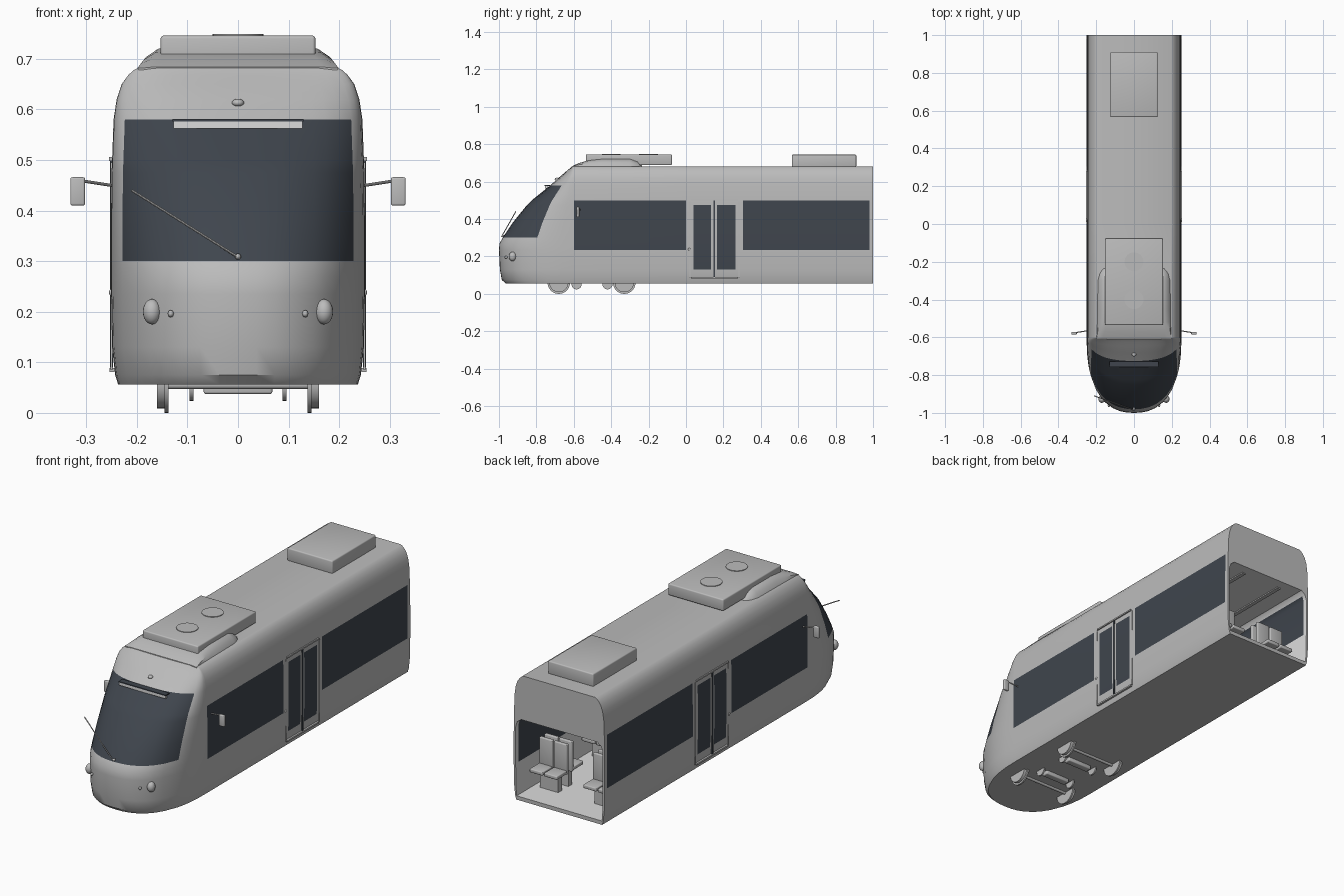
import bpy, bmesh, math
from mathutils import Vector

if "Cube" in bpy.data.objects:
    bpy.data.objects.remove(bpy.data.objects["Cube"])


def material(name, rgb):
    m = bpy.data.materials.new(name)
    m.use_nodes = True
    m.diffuse_color = (*rgb, 1)
    m.node_tree.nodes["Principled BSDF"].inputs["Base Color"].default_value = (*rgb, 1)
    return m


GREY = material("body grey", (0.5, 0.5, 0.5))
GLASS = material("dark glass", (0.05, 0.06, 0.075))
PALE = material("pale lining", (0.72, 0.72, 0.72))


def finish(name, bm, mats, rule=None, inward=False, angle=35):
    bmesh.ops.recalc_face_normals(bm, faces=bm.faces)
    if inward:
        bmesh.ops.reverse_faces(bm, faces=bm.faces)
    if rule:
        for f in bm.faces:
            f.material_index = int(rule(f.calc_center_median(), f))
    me = bpy.data.meshes.new(name)
    bm.to_mesh(me)
    bm.free()
    for m in mats:
        me.materials.append(m)
    me.shade_smooth()
    me.set_sharp_from_angle(angle=math.radians(angle))
    ob = bpy.data.objects.new(name, me)
    bpy.context.collection.objects.link(ob)
    return ob


def loft(name, rings, mats, closed=True, caps=(True, True), **kw):
    bm = bmesh.new()
    loops = [[bm.verts.new(p) for p in ring] for ring in rings]
    n = len(loops[0])
    for a, b in zip(loops, loops[1:]):
        for i in range(n if closed else n - 1):
            j = (i + 1) % n
            bm.faces.new((a[i], a[j], b[j], b[i]))
    for cap, loop in zip(caps, (loops[0], loops[-1])):
        if cap:
            bm.faces.new(loop)
    return finish(name, bm, mats, **kw)


def box(name, centre, size, mat=GREY, bevel=0.0):
    bm = bmesh.new()
    bmesh.ops.create_cube(bm, size=1)
    for v in bm.verts:
        v.co = Vector(centre) + Vector(a * b for a, b in zip(v.co, size))
    if bevel:
        bmesh.ops.bevel(bm, geom=bm.edges[:], offset=bevel, segments=3, affect="EDGES", profile=0.5)
    return finish(name, bm, [mat])


def rod(name, a, b, radius, mat=GREY, sides=24):
    a, b = Vector(a), Vector(b)
    bm = bmesh.new()
    bmesh.ops.create_cone(bm, cap_ends=True, segments=sides, radius1=radius, radius2=radius, depth=(b - a).length)
    bm.transform((b - a).to_track_quat("Z", "Y").to_matrix().to_4x4())
    bmesh.ops.translate(bm, verts=bm.verts, vec=(a + b) / 2)
    return finish(name, bm, [mat])


def lamp(name, centre, size):
    bm = bmesh.new()
    bmesh.ops.create_uvsphere(bm, u_segments=20, v_segments=12, radius=1)
    for v in bm.verts:
        v.co = Vector(centre) + Vector(a * b for a, b in zip(v.co, size))
    return finish(name, bm, [GREY])


# Body shell: plan outlines stacked by height (height, half width, nose tip)
LEVELS = [(.056, .237, -.965), (.075, .243, -.985), (.13, .249, -.995), (.235, .251, -1),
          (.27, .251, -.997), (.3, .251, -.98), (.38, .251, -.927), (.475, .25, -.85),
          (.5, .249, -.825), (.58, .246, -.725), (.62, .24, -.682), (.65, .23, -.647),
          (.668, .217, -.625), (.678, .206, -.614), (.682, .197, -.61)]
STATIONS = [1, .98, .305, .265, .165, .135, .04, 0, -.6]
RATIOS = [.995, .985, .97, .95, .91, .8, .7, .6, .45, .3, .15]
NOSE = -.6


def plan(z, w, tip):
    side = [(w, y, z) for y in STATIONS]
    curve = [(w * r, NOSE + (tip - NOSE) * (1 - r ** 2.4) ** (1 / 2.4), z) for r in RATIOS]
    half = side + curve
    return half + [(0, tip, z)] + [(-x, y, h) for x, y, h in reversed(half)]


def side_window(c):
    long_pane = .235 < c.z < .5 and (NOSE < c.y < 0 or .305 < c.y < .98)
    door_pane = .13 < c.z < .475 and (.04 < c.y < .135 or .165 < c.y < .265)
    return long_pane or door_pane


def body_glass(c, f):
    if abs(f.normal.z) > .99:
        return False
    windscreen = c.y < NOSE and .3 < c.z < .58 and abs(c.x) < .222
    return windscreen or (abs(c.x) > .2 and side_window(c))


loft("body_shell", [plan(*lv) for lv in LEVELS], [GREY, GLASS], closed=False, rule=body_glass)

# Passenger room lining, open at the rear
half_room = [(.235, .075), (.239, .13), (.24, .235), (.24, .42), (.232, .445), (.21, .462)]
room = half_room + [(-x, z) for x, z in reversed(half_room)]
loft("room_lining", [[(x, y, z) for x, z in room] for y in STATIONS], [PALE, GLASS],
     caps=(False, True), inward=True, rule=lambda c, f: abs(c.x) > .233 and side_window(c))

# Rear end wall around the opening
bm = bmesh.new()
half_outer = [(w, z) for z, w, tip in LEVELS]
for outline in (half_outer + [(-x, z) for x, z in reversed(half_outer)], room):
    ring = [bm.verts.new((x, 1, z)) for x, z in outline]
    for i, v in enumerate(ring):
        bm.edges.new((v, ring[i - 1]))
bmesh.ops.triangle_fill(bm, use_beauty=True, edges=bm.edges[:])
finish("rear_wall", bm, [GREY])

# Roof fairing and equipment boxes
fairing = []
for y, base, top, z in [(-.607, .197, .188, .684), (-.57, .197, .175, .7), (-.52, .196, .164, .714),
                        (-.45, .195, .158, .722), (-.3, .193, .156, .722), (-.26, .182, .15, .71),
                        (-.235, .165, .14, .685)]:
    mid = (base + top) / 2 + .006
    h = [(base, .678), (mid, .68 + (z - .68) * .55), (top, z - .002), (top - .02, z)]
    fairing.append([(x, y, k) for x, k in h] + [(-x, y, k) for x, k in reversed(h)])
loft("roof_fairing", fairing, [GREY])
box("front_roof_box", (0, -.305, .717), (.306, .46, .058), bevel=.006)
box("rear_roof_box", (0, .738, .711), (.25, .345, .066), bevel=.006)
for y in (-.2, -.4):
    rod("roof_fan", (0, y, .74), (0, y, .749), .05, sides=32)

# Nose fittings
lamp("top_lamp", (0, -.69, .613), (.012, .012, .008))
box("sign_bar", (0, -.748, .569), (.256, .014, .014), PALE)
box("sign_hood", (0, -.742, .579), (.26, .03, .005), GLASS)
rod("wiper_arm", (0, -.985, .308), (-.21, -.91, .44), .0025, sides=8)
lamp("wiper_pivot", (0, -.978, .309), (.006, .01, .006))

for s in (1, -1):
    lamp("headlight", (s * .17, -.927, .2), (.018, .02, .025))
    lamp("marker_light", (s * .133, -.962, .196), (.006, .008, .007))
    # Mirrors
    rod("mirror_arm", (s * .245, -.565, .449), (s * .31, -.575, .459), .003, sides=10)
    box("mirror", (s * .317, -.578, .438), (.029, .015, .056), bevel=.004)
    # Door trim
    box("door_centre_seal", (s * .25, .15, .295), (.006, .008, .41), GLASS)
    box("door_header_rail", (s * .25, .152, .502), (.01, .25, .007), GREY)
    for y in (.022, .284):
        box("door_edge", (s * .25, y, .29), (.004, .004, .41), GREY)
    box("door_step", (s * .249, .152, .085), (.01, .25, .008), GREY)
    lamp("door_button", (s * .251, .018, .238), (.004, .007, .007))
    # Ceiling light strips
    box("ceiling_strip", (s * .11, .2, .459), (.02, 1.5, .006), GREY)
    # Wheels and bogie sides
    for y in (-.68, -.33):
        rod("wheel_flange", (s * .137, y, .06), (s * .145, y, .06), .06, sides=40)
        rod("wheel_tread", (s * .143, y, .06), (s * .16, y, .06), .051, sides=40)
    for y in (-.585, -.42):
        rod("brake_roller", (s * .088, y, .051), (s * .096, y, .051), .027)
    # Seats in back-to-back pairs
    for y in (.81, .4, -.15, -.45):
        for d in (1, -1):
            for x in (.108, .188):
                box("seat_back", (s * x, y + d * .02, .235), (.072, .018, .15), GREY, .004)
                box("seat_cushion", (s * x, y + d * .065, .172), (.072, .08, .018), GREY, .004)
            box("seat_base", (s * .15, y + d * .04, .12), (.1, .03, .09), GREY)

# Axles and motors between the wheels
for y in (-.68, -.33):
    rod("axle", (-.14, y, .055), (.14, y, .055), .008, sides=16)
for y in (-.585, -.42):
    box("motor_housing", (0, y, .052), (.136, .035, .03), bevel=.005)
